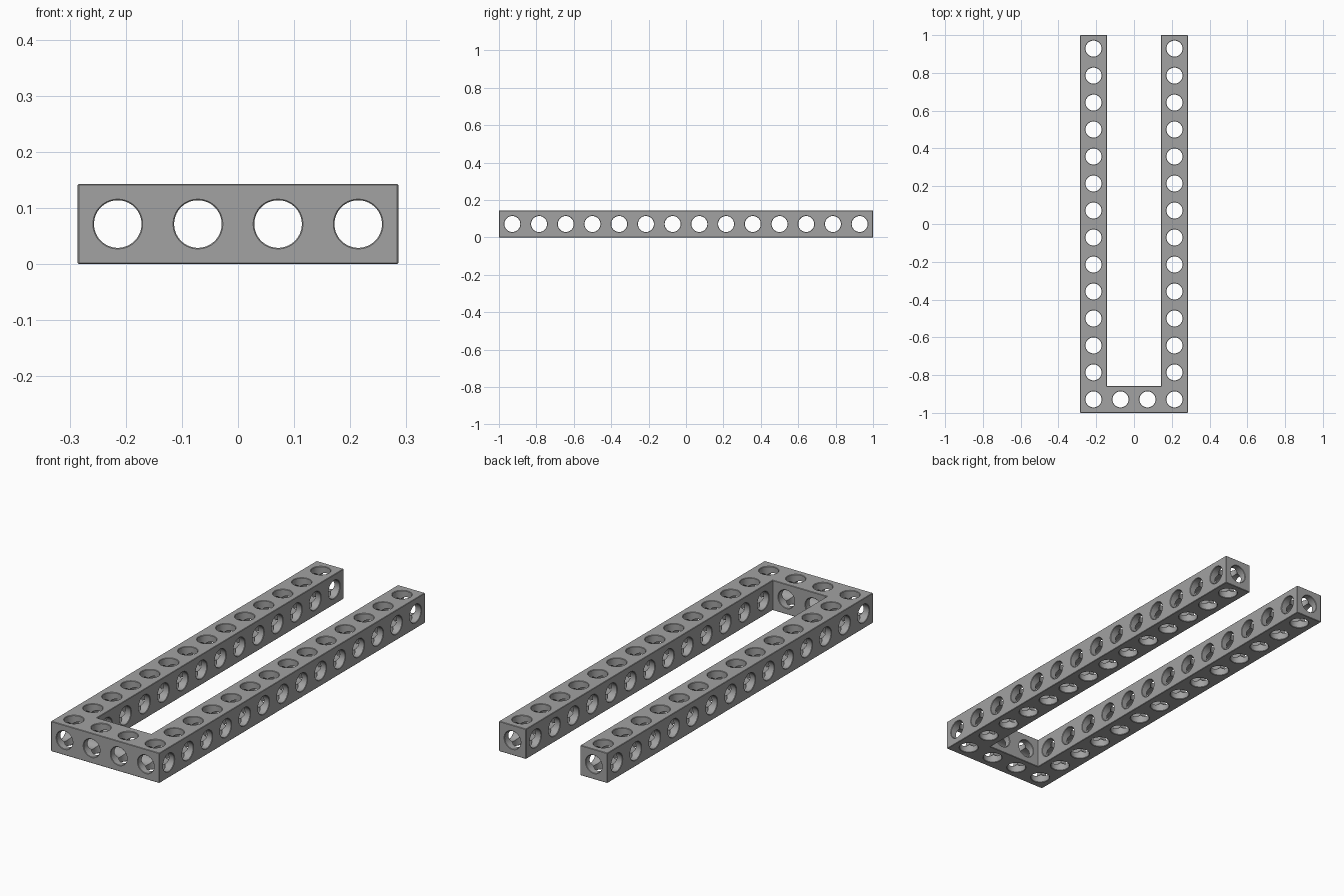
import bpy, bmesh, math
from mathutils import Matrix

if "Cube" in bpy.data.objects:
    bpy.data.objects.remove(bpy.data.objects["Cube"], do_unlink=True)

P = 2 / 14              # hole pitch, also the beam thickness
W, H = 2 * P, P         # half width and height
R, C = 0.0425, 0.002    # hole radius and chamfer
arms = (-1.5 * P, 1.5 * P)
rows = [-1 + P * (i + 0.5) for i in range(14)]


def make_object(name, bm):
    bmesh.ops.recalc_face_normals(bm, faces=bm.faces)
    mesh = bpy.data.meshes.new(name)
    bm.to_mesh(mesh)
    bm.free()
    obj = bpy.data.objects.new(name, mesh)
    bpy.context.collection.objects.link(obj)
    return obj


def add_hole(bm, place, a, b, radius, sides=48):
    """Lathed plug from a to b along local z, flared at both mouths."""
    rings = []
    for z, r in ((a - C, radius + 2 * C), (a + C, radius),
                 (b - C, radius), (b + C, radius + 2 * C)):
        ring = []
        for i in range(sides):
            t = math.tau * (i + 0.5) / sides
            co = place @ Matrix.Translation((r * math.cos(t), r * math.sin(t), z))
            ring.append(bm.verts.new(co.translation))
        rings.append(ring)
    for lo, hi in zip(rings, rings[1:]):
        for i in range(sides):
            j = (i + 1) % sides
            bm.faces.new((lo[i], lo[j], hi[j], hi[i]))
    bm.faces.new(rings[0][::-1])
    bm.faces.new(rings[-1])


# U-shaped body with finely chamfered edges
bm = bmesh.new()
outline = [(-W, -1), (W, -1), (W, 1), (P, 1), (P, P - 1), (-P, P - 1), (-P, 1), (-W, 1)]
base = bm.faces.new([bm.verts.new((x, y, 0)) for x, y in outline])
top = bmesh.ops.extrude_face_region(bm, geom=[base])["geom"]
bmesh.ops.translate(bm, vec=(0, 0, H), verts=[v for v in top if isinstance(v, bmesh.types.BMVert)])
bmesh.ops.recalc_face_normals(bm, faces=bm.faces)
outer = [e for e in bm.edges if e.is_convex]
bmesh.ops.bevel(bm, geom=outer, offset=C, segments=1, affect='EDGES')
frame = make_object("u_beam_frame", bm)

# Vertical holes
vertical = bmesh.new()
for y in rows:
    for x in arms:
        add_hole(vertical, Matrix.Translation((x, y, 0)), 0, H, R)
for x in (-P / 2, P / 2):
    add_hole(vertical, Matrix.Translation((x, rows[0], 0)), 0, H, R)

# Sideways holes: one runs the full width of the cross bar
sideways = bmesh.new()
turn_x = Matrix.Rotation(math.pi / 2, 4, 'Y')
for y in rows:
    place = Matrix.Translation((0, y, H / 2)) @ turn_x
    spans = [(-W, W)] if y == rows[0] else [(-W, -P), (P, W)]
    for a, b in spans:
        add_hole(sideways, place, a, b, R + 0.0001)

# Lengthwise holes: the outer two run through the whole arms
lengthwise = bmesh.new()
turn_y = Matrix.Rotation(-math.pi / 2, 4, 'X')
for x, end in ((arms[0], 1), (-P / 2, P - 1), (P / 2, P - 1), (arms[1], 1)):
    add_hole(lengthwise, Matrix.Translation((x, 0, H / 2)) @ turn_y, -1, end, R - 0.0001)

cutters = []
for name, cut_bm in (("vertical_holes", vertical), ("sideways_holes", sideways),
                     ("lengthwise_holes", lengthwise)):
    cutter = make_object(name, cut_bm)
    cutter.hide_render = True
    cutters.append(cutter)
    mod = frame.modifiers.new(name, 'BOOLEAN')
    mod.operation = 'DIFFERENCE'
    mod.solver = 'EXACT'
    mod.object = cutter

# Bake the drilled body and drop the cutters
graph = bpy.context.evaluated_depsgraph_get()
drilled = bpy.data.meshes.new_from_object(frame.evaluated_get(graph))
frame.modifiers.clear()
frame.data = drilled
for cutter in cutters:
    bpy.data.objects.remove(cutter, do_unlink=True)

# Grey plastic
grey = bpy.data.materials.new("grey")
grey.use_nodes = True
colour = (0.36, 0.36, 0.36, 1)
grey.diffuse_color = colour
grey.node_tree.nodes["Principled BSDF"].inputs["Base Color"].default_value = colour
drilled.materials.clear()
drilled.materials.append(grey)

bpy.ops.object.select_all(action='DESELECT')
frame.select_set(True)
bpy.context.view_layer.objects.active = frame
bpy.ops.object.shade_smooth_by_angle(angle=math.radians(30))
